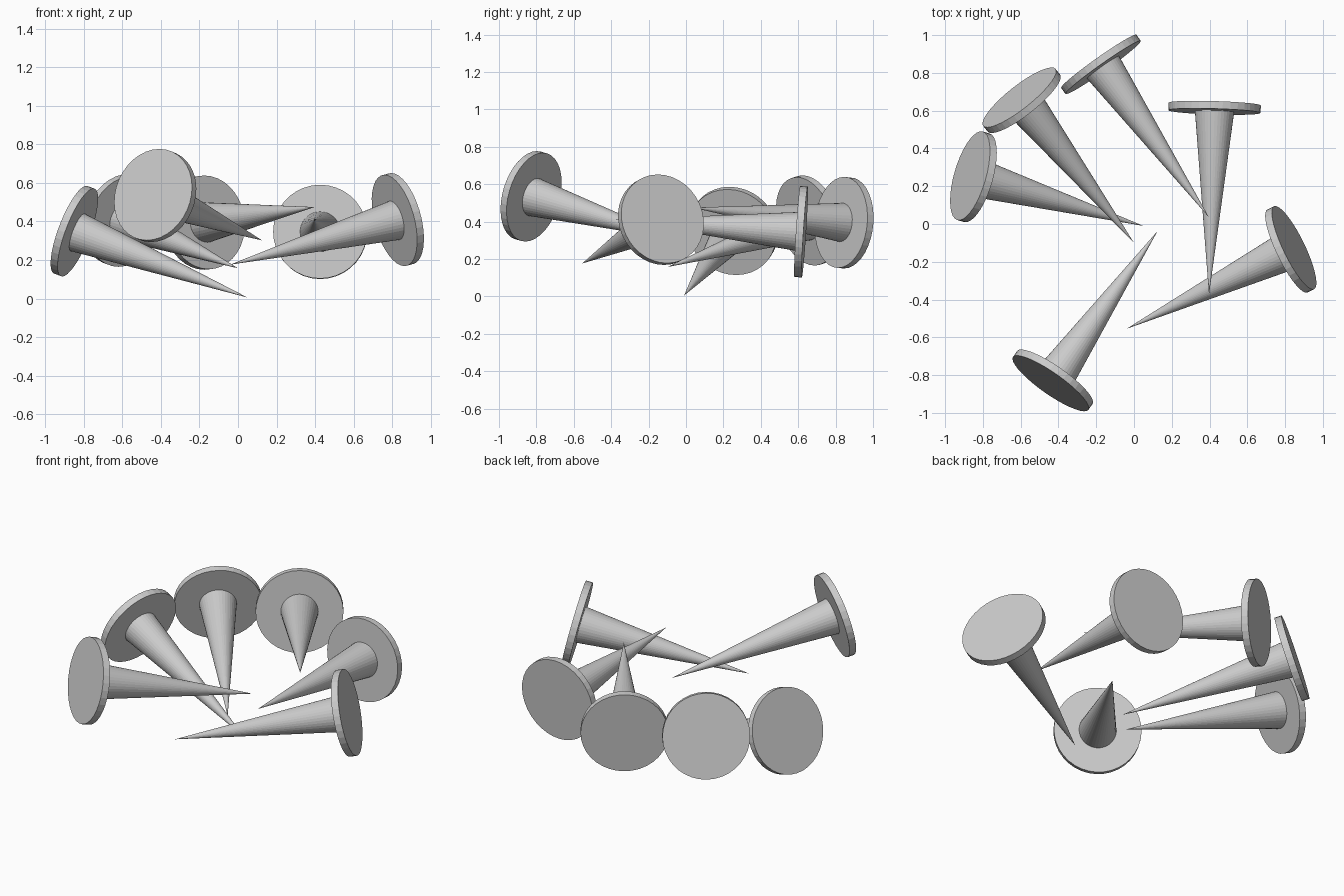
import bpy, bmesh
from mathutils import Vector, Matrix

if "Cube" in bpy.data.objects:
    bpy.data.objects.remove(bpy.data.objects["Cube"])

HEAD_R, HEAD_T, SHANK_R, SIDES = 0.244, 0.04, 0.104, 36


def make_tack(name, tip, head):
    """Pointed cone shank plus flat disc head, aimed from tip to head centre."""
    tip, head = Vector(tip), Vector(head)
    axis = head - tip
    length = axis.length
    shank_len = length - HEAD_T / 2
    bm = bmesh.new()
    # shank: point at the origin, wide end under the head
    bmesh.ops.create_cone(bm, cap_ends=True, segments=SIDES,
                          radius1=0, radius2=SHANK_R, depth=shank_len,
                          matrix=Matrix.Translation((0, 0, shank_len / 2)))
    # head disc
    bmesh.ops.create_cone(bm, cap_ends=True, segments=SIDES,
                          radius1=HEAD_R, radius2=HEAD_R, depth=HEAD_T,
                          matrix=Matrix.Translation((0, 0, length)))
    bmesh.ops.remove_doubles(bm, verts=bm.verts, dist=1e-5)
    mesh = bpy.data.meshes.new(name)
    bm.to_mesh(mesh)
    bm.free()
    obj = bpy.data.objects.new(name, mesh)
    obj.matrix_world = Matrix.Translation(tip) @ axis.to_track_quat('Z', 'Y').to_matrix().to_4x4()
    bpy.context.collection.objects.link(obj)


# tip position and head centre of every scattered tack
tacks = [
    ((0.05, -0.01, 0.005), (-0.85, 0.25, 0.35)),
    ((0.0, -0.10, 0.157), (-0.595, 0.655, 0.406)),
    ((0.397, 0.035, 0.475), (-0.175, 0.845, 0.394)),
    ((0.397, -0.375, 0.41), (0.427, 0.615, 0.346)),
    ((-0.04, -0.555, 0.176), (0.83, -0.134, 0.41)),
    ((0.125, -0.037, 0.302), (-0.43, -0.828, 0.535)),
]
for i, (tip, head) in enumerate(tacks, 1):
    make_tack(f"tack_{i}", tip, head)
